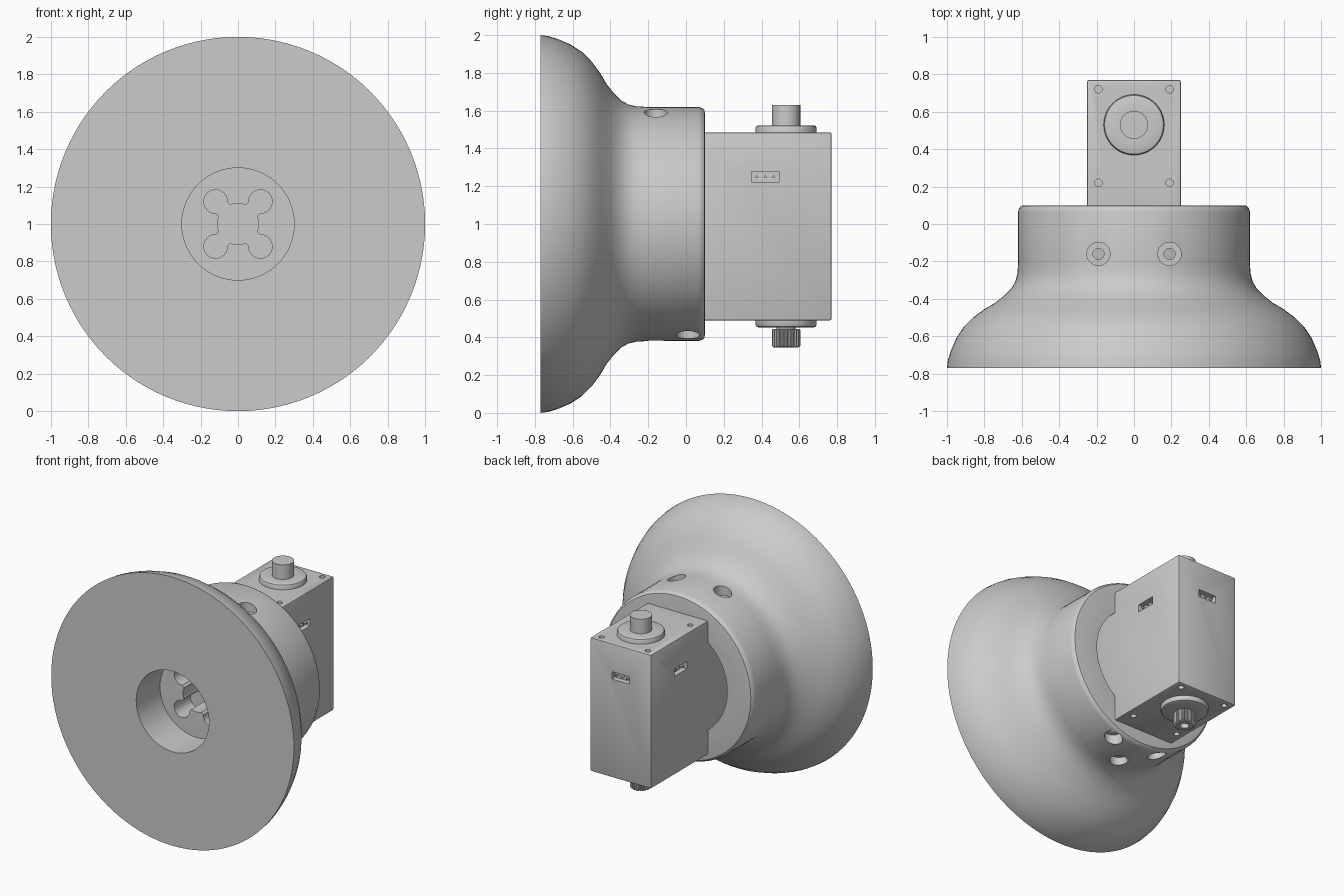
import bpy, bmesh, math
from mathutils import Matrix, Vector

cube = bpy.data.objects.get("Cube")
if cube:
    bpy.data.objects.remove(cube, do_unlink=True)

grey = bpy.data.materials.new("plain grey")
grey.use_nodes = True
grey.diffuse_color = (0.6, 0.6, 0.6, 1)
grey.node_tree.nodes["Principled BSDF"].inputs["Base Color"].default_value = (0.6, 0.6, 0.6, 1)

ROT = {"X": Matrix.Rotation(math.pi / 2, 4, "Y"),
       "Y": Matrix.Rotation(-math.pi / 2, 4, "X"),
       "Z": Matrix.Identity(4)}


def finish(bm, name):
    bmesh.ops.recalc_face_normals(bm, faces=bm.faces)
    mesh = bpy.data.meshes.new(name)
    bm.to_mesh(mesh)
    bm.free()
    mesh.materials.append(grey)
    obj = bpy.data.objects.new(name, mesh)
    bpy.context.collection.objects.link(obj)
    return obj


def lathe(name, profile, centre, axis="Z", sides=48, ribs=0.0):
    """Spin (radius, height) points about an axis and cap both ends."""
    bm = bmesh.new()
    rings = []
    for r, h in profile:
        ring = []
        for i in range(sides):
            a = math.tau * i / sides
            rr = r - (ribs if i % 4 > 1 else 0)
            ring.append(bm.verts.new((rr * math.cos(a), rr * math.sin(a), h)))
        rings.append(ring)
    for lo, hi in zip(rings, rings[1:]):
        for i in range(sides):
            j = (i + 1) % sides
            bm.faces.new((lo[i], lo[j], hi[j], hi[i]))
    bm.faces.new(rings[0][::-1])
    bm.faces.new(rings[-1])
    bm.transform(Matrix.Translation(centre) @ ROT[axis])
    return finish(bm, name)


def rod(name, radius, centre, length, axis="Z", sides=32):
    return lathe(name, [(radius, -length / 2), (radius, length / 2)], centre, axis, sides)


def block(name, size, centre, turn=0.0, bevel=0.0):
    bm = bmesh.new()
    bmesh.ops.create_cube(bm, size=1)
    bm.transform(Matrix.Diagonal((*size, 1)))
    if bevel:
        bmesh.ops.bevel(bm, geom=bm.edges[:], offset=bevel, segments=2,
                        affect="EDGES", profile=0.5)
    bm.transform(Matrix.Translation(centre) @ Matrix.Rotation(turn, 4, "Y"))
    return finish(bm, name)


def cut(obj, cutters):
    """Subtract every cutter, bake the result and delete the cutters."""
    for c in cutters:
        c.hide_render = True
        mod = obj.modifiers.new("cut", "BOOLEAN")
        mod.operation, mod.solver, mod.object = "DIFFERENCE", "EXACT", c
    graph = bpy.context.evaluated_depsgraph_get()
    baked = bpy.data.meshes.new_from_object(obj.evaluated_get(graph))
    obj.modifiers.clear()
    obj.data = baked
    for c in cutters:
        bpy.data.objects.remove(c, do_unlink=True)


def smooth(obj):
    bpy.ops.object.select_all(action="DESELECT")
    obj.select_set(True)
    bpy.context.view_layer.objects.active = obj
    bpy.ops.object.shade_smooth_by_angle(angle=math.radians(32))


# Flared wheel hub, turned about the front-to-back axis
flare = [(1, -.77), (.995, -.73), (.98, -.68), (.95, -.61), (.91, -.55), (.86, -.5),
         (.8, -.455), (.74, -.42), (.69, -.38), (.655, -.345), (.633, -.305),
         (.622, -.26), (.62, -.2), (.62, .065), (.614, .085), (.602, .097), (.585, .1)]
hub = lathe("flared_hub", flare, (0, 0, 1), "Y", 112)

cutters = [rod("front_recess", .3, (0, -.67, 1), .36, "Y", 64),
           rod("rear_pocket", .41, (0, 0, 1), .4, "Y", 64),
           rod("horn_centre", .11, (0, -.45, 1), .3, "Y")]
# Cross-shaped horn socket
for k in (1, -1):
    cutters.append(block("horn_arm", (.34, .3, .085), (0, -.45, 1), k * math.pi / 4))
    for s in (1, -1):
        cutters.append(rod("horn_lobe", .063, (k * .12, -.45, 1 + s * .12), .3, "Y"))
# Counterbored screw holes: two above, three below
for x, y, side in ((-.19, -.16, 1), (.19, -.16, 1), (-.19, .01, -1), (.19, .01, -1), (0, -.16, -1)):
    top = math.sqrt(.62 ** 2 - x * x)
    cutters.append(rod("screw_head", .062, (x, y, 1 + side * (top + .04)), .2))
    cutters.append(rod("screw_hole", .03, (x, y, 1 + side * (top - .06)), .14, "Z", 20))
cut(hub, cutters)
smooth(hub)

# Motor housing, with its front end set into the hub
housing = block("motor_housing", (.5, .99, .995), (0, .275, .9875), bevel=.008)
cutters = []
for x in (-.19, .19):
    for y in (.22, .72):
        for z in (.49, 1.485):
            cutters.append(rod("mount_hole", .02, (x, y, z), .08, "Z", 20))
ports = [((.25, .42, 1.25), "X"), ((-.25, .42, 1.25), "X"), ((0, .77, 1.25), "Y")]
for at, axis in ports:
    size = (.08, .145, .055) if axis == "X" else (.145, .08, .055)
    cutters.append(block("port_cut", size, at))
cut(housing, cutters)
smooth(housing)

# Three pins inside each connector port
for at, axis in ports:
    along = Vector((0, 1, 0)) if axis == "X" else Vector((1, 0, 0))
    inward = Vector((-at[0], 0, 0)) if axis == "X" else Vector((0, -1, 0))
    for k in (-1, 0, 1):
        spot = Vector(at) + along * k * .045 + inward.normalized() * .026
        rod("connector_pin", .007, spot, .036, axis, 12)

# Collars, output shaft and splined gear
for name, z, s in (("top_collar", 1.485, 1), ("bottom_collar", .49, -1)):
    collar = [(.162, -.01), (.162, .022), (.157, .033), (.148, .037), (.09, .037)]
    smooth(lathe(name, [(r, s * h) for r, h in collar], (0, .53, z), sides=64))
smooth(rod("output_shaft", .075, (0, .53, 1.565), .13, sides=48))
smooth(rod("gear_neck", .05, (0, .53, .445), .05))
gear = lathe("splined_gear", [(.064, .345), (.075, .355), (.075, .44), (.068, .445)],
             (0, .53, 0), sides=96, ribs=.007)
cut(gear, [rod("gear_bore", .03, (0, .53, .35), .08)])
